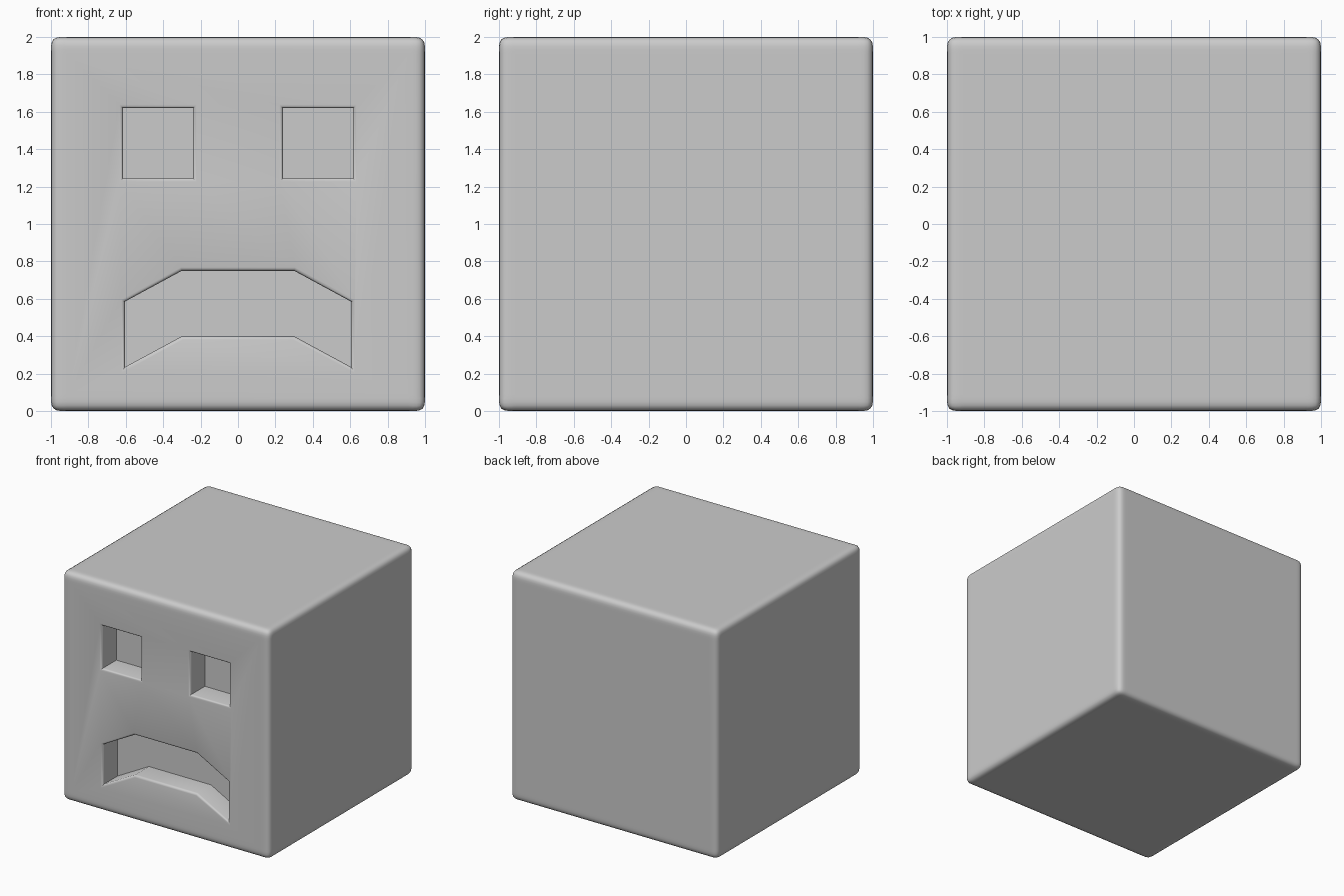
import bpy
import bmesh
import math

if "Cube" in bpy.data.objects:
    bpy.data.objects.remove(bpy.data.objects["Cube"])

FRONT = -1.0
DEPTH = 0.2


def prism(name, outline, y0, y1):
    """Extrude an x/z outline along y."""
    bm = bmesh.new()
    face = bm.faces.new([bm.verts.new((x, y0, z)) for x, z in outline])
    new = bmesh.ops.extrude_face_region(bm, geom=[face])["geom"]
    for v in new:
        if isinstance(v, bmesh.types.BMVert):
            v.co.y = y1
    bmesh.ops.recalc_face_normals(bm, faces=bm.faces)
    mesh = bpy.data.meshes.new(name)
    bm.to_mesh(mesh)
    bm.free()
    ob = bpy.data.objects.new(name, mesh)
    bpy.context.collection.objects.link(ob)
    return ob


# Solid block
block = prism("face_block", [(-1, 0), (1, 0), (1, 2), (-1, 2)], -1, 1)

# Eye and mouth cutters
eye = [(0.24, 1.245), (0.615, 1.245), (0.615, 1.62), (0.24, 1.62)]
mouth = [(-0.605, 0.235), (-0.30, 0.40), (0.30, 0.40), (0.605, 0.235),
         (0.605, 0.585), (0.30, 0.75), (-0.30, 0.75), (-0.605, 0.585)]
cutters = [
    prism("eye_cutter_right", eye, FRONT - 0.3, FRONT + DEPTH),
    prism("eye_cutter_left", [(-x, z) for x, z in eye], FRONT - 0.3, FRONT + DEPTH),
    prism("mouth_cutter", mouth, FRONT - 0.3, FRONT + DEPTH),
]
for c in cutters:
    c.hide_render = True
    mod = block.modifiers.new(c.name, "BOOLEAN")
    mod.operation = "DIFFERENCE"
    mod.solver = "EXACT"
    mod.object = c

bpy.context.view_layer.objects.active = block
block.select_set(True)
for mod in list(block.modifiers):
    bpy.ops.object.modifier_apply(modifier=mod.name)
for c in cutters:
    bpy.data.objects.remove(c)


def on_outside(v):
    x, y, z = v.co
    return sum((abs(abs(x) - 1) < 1e-4, abs(abs(y) - 1) < 1e-4,
                abs(abs(z - 1) - 1) < 1e-4))


# Round the recess rims slightly, then the outer edges with a tight profile
bm = bmesh.new()
bm.from_mesh(block.data)
rims = [e for e in bm.edges if e.calc_face_angle(0) > 0.5
        and all(abs(v.co.y - FRONT) < 1e-4 and on_outside(v) == 1 for v in e.verts)]
bmesh.ops.bevel(bm, geom=rims, offset=0.02, segments=3, profile=0.5,
                affect="EDGES", clamp_overlap=True)
outer = [e for e in bm.edges if e.calc_face_angle(0) > 0.5
         and all(on_outside(v) == 3 for v in e.verts)]
bmesh.ops.bevel(bm, geom=outer, offset=0.09, segments=8, profile=0.72,
                affect="EDGES", clamp_overlap=True)
bm.to_mesh(block.data)
bm.free()

bpy.ops.object.shade_smooth_by_angle(angle=math.radians(35))
